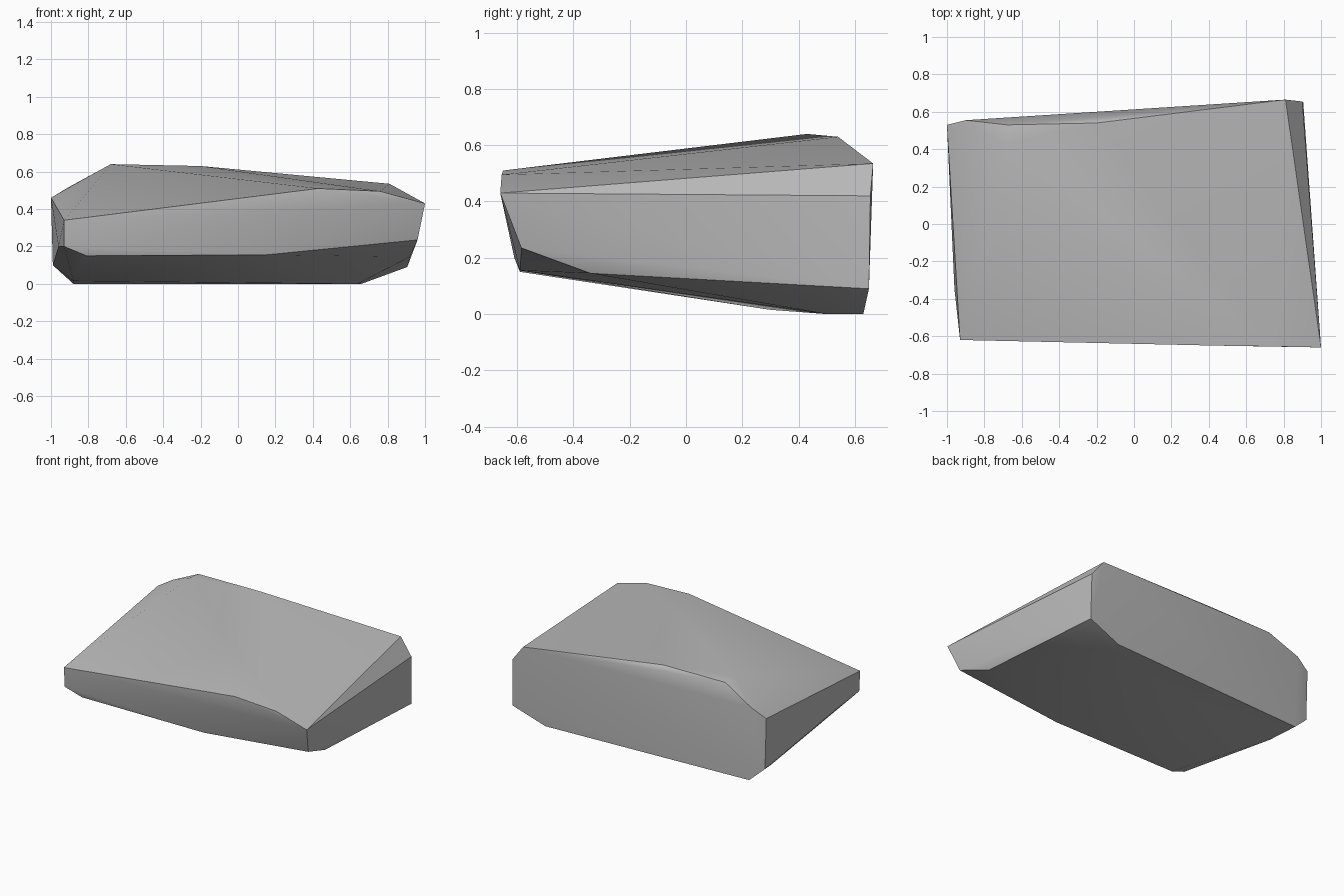
import bpy
import bmesh
import math

# Remove the default cube if the scene has one
cube = bpy.data.objects.get("Cube")
if cube:
    bpy.data.objects.remove(cube, do_unlink=True)


def make_material(name, value):
    material = bpy.data.materials.new(name)
    material.use_nodes = True
    colour = (value, value, value, 1)
    material.diffuse_color = colour
    material.node_tree.nodes["Principled BSDF"].inputs["Base Color"].default_value = colour
    return material


def hull_object(name, outlines, material):
    """Stretch a convex skin around several corner outlines."""
    bm = bmesh.new()
    for outline in outlines:
        for corner in outline:
            bm.verts.new(corner)
    result = bmesh.ops.convex_hull(bm, input=bm.verts[:])
    spare = [v for v in bm.verts if not v.link_faces]
    bmesh.ops.delete(bm, geom=spare, context="VERTS")
    # Merge the nearly coplanar triangles into clean facets
    bmesh.ops.dissolve_limit(bm, angle_limit=math.radians(1),
                             verts=bm.verts[:], edges=bm.edges[:])
    bmesh.ops.recalc_face_normals(bm, faces=bm.faces[:])
    mesh = bpy.data.meshes.new(name)
    bm.to_mesh(mesh)
    bm.free()
    mesh.materials.append(material)
    obj = bpy.data.objects.new(name, mesh)
    bpy.context.collection.objects.link(obj)
    return obj


# Sloping upper rim, from the front right corner round to the back
upper_front = [(-.93, -.62, .34), (.43, -.65, .51), (.76, -.655, .495), (1, -.66, .43)]
upper_back = [(.9, .655, .42), (.81, .665, .535), (-.2, .54, .63),
              (-.68, .53, .63), (-.68, .43, .64), (-.9, .555, .52), (-1, .53, .46)]

# Chamfered lower rim, rising towards the front
lower_front = [(-.93, -.61, .2), (-.81, -.59, .15), (.15, -.59, .155),
               (.96, -.585, .235), (.92, -.34, .145), (-.96, -.35, .2)]
lower_back = [(.905, .65, .09), (-.99, .53, .1)]

# Flat ground contact
base = [(.66, .63, 0), (-.88, .55, 0), (-.88, .3, .015), (.64, .5, 0)]

stone = make_material("stone grey", .5)
boulder = hull_object("boulder", [upper_front, upper_back, lower_front, lower_back, base], stone)

# Soft facets with crisp main edges
bpy.ops.object.select_all(action="DESELECT")
boulder.select_set(True)
bpy.context.view_layer.objects.active = boulder
bpy.ops.object.shade_smooth_by_angle(angle=math.radians(30))
